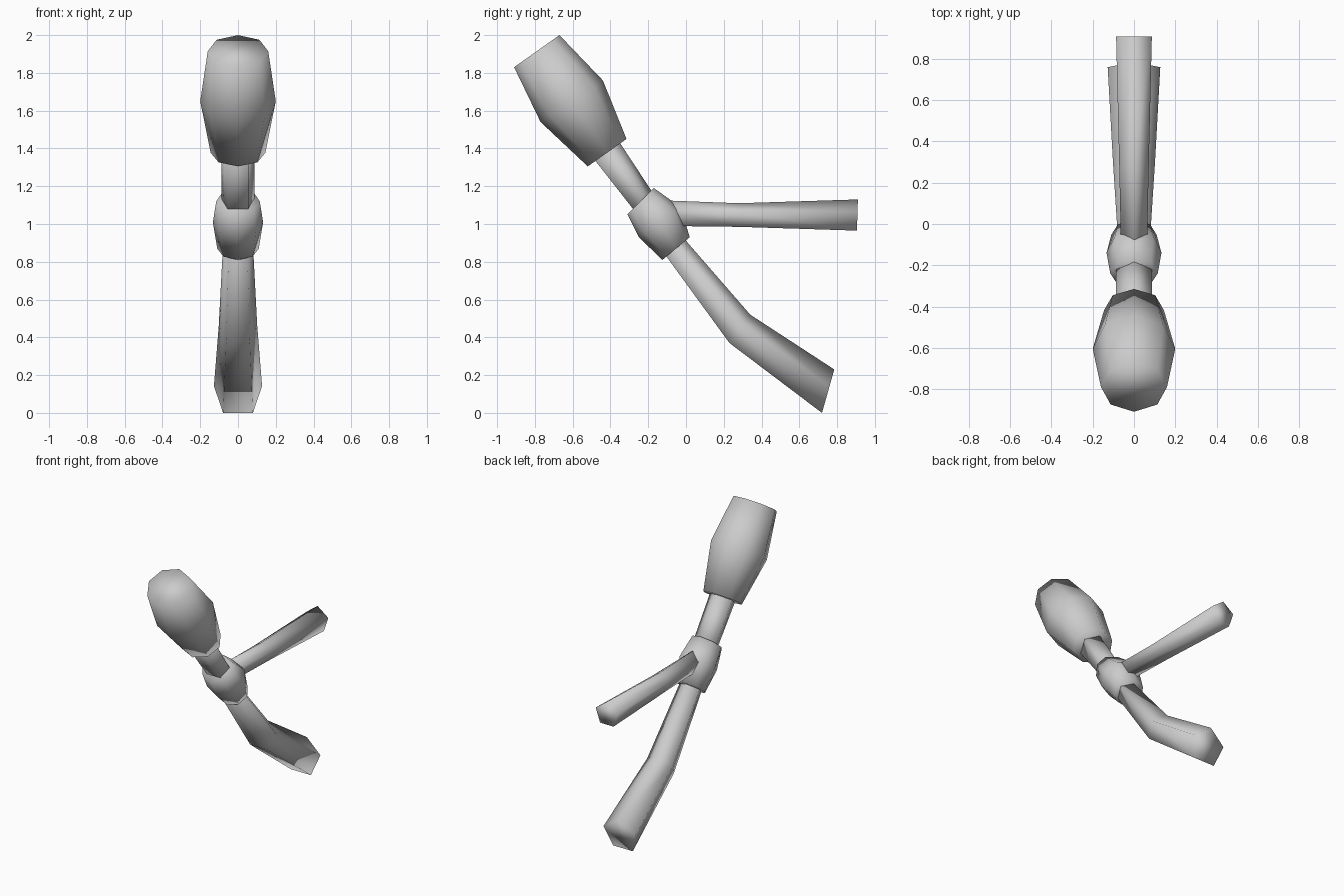
import bpy
import bmesh
from math import sin, cos, tau

default = bpy.data.objects.get("Cube")
if default:
    bpy.data.objects.remove(default, do_unlink=True)

grey = bpy.data.materials.new("plain_grey")
grey.use_nodes = True
colour = (0.6, 0.6, 0.6, 1)
grey.diffuse_color = colour
grey.node_tree.nodes["Principled BSDF"].inputs["Base Color"].default_value = colour


def tube(name, sides, sections):
    """Capped tube; each section is (lower y, z), (upper y, z), radius in x."""
    bm = bmesh.new()
    angles = [tau * i / sides for i in range(sides)]
    lowest = min(cos(a) for a in angles)
    rings = []
    for low, high, radius in sections:
        ring = []
        for a in angles:
            t = (cos(a) - lowest) / (1 - lowest)
            y, z = (p + (q - p) * t for p, q in zip(low, high))
            ring.append(bm.verts.new((radius * sin(a), y, z)))
        rings.append(ring)
    for r, s in zip(rings, rings[1:]):
        for i in range(sides):
            j = (i + 1) % sides
            bm.faces.new((r[i], r[j], s[j], s[i]))
    bm.faces.new(rings[0])
    bm.faces.new(rings[-1])
    bmesh.ops.recalc_face_normals(bm, faces=bm.faces)
    for face in bm.faces:
        face.smooth = True
    mesh = bpy.data.meshes.new(name)
    bm.to_mesh(mesh)
    bm.free()
    mesh.materials.append(grey)
    obj = bpy.data.objects.new(name, mesh)
    bpy.context.collection.objects.link(obj)


# Eight-sided bulging head
tube("head", 8, [
    ((-0.91, 1.83), (-0.67, 2.0), 0.16),
    ((-0.77, 1.54), (-0.44, 1.76), 0.2),
    ((-0.52, 1.305), (-0.315, 1.45), 0.145),
])

# Five-sided neck between head and joint
tube("neck", 5, [
    ((-0.5, 1.36), (-0.37, 1.46), 0.093),
    ((-0.21, 0.99), (-0.1, 1.05), 0.093),
])

# Eight-sided bulging joint
tube("joint", 8, [
    ((-0.31, 1.05), (-0.17, 1.19), 0.115),
    ((-0.25, 0.93), (-0.03, 1.09), 0.133),
    ((-0.125, 0.81), (0.02, 0.93), 0.11),
])

# Five-sided level arm
tube("arm", 5, [
    ((-0.12, 0.99), (-0.12, 1.125), 0.066),
    ((0.28, 0.985), (0.28, 1.11), 0.075),
    ((0.905, 0.965), (0.91, 1.13), 0.091),
])

# Five-sided bent leg
tube("leg", 5, [
    ((-0.16, 0.905), (-0.06, 0.98), 0.08),
    ((0.23, 0.37), (0.34, 0.52), 0.107),
    ((0.72, 0.0), (0.785, 0.23), 0.134),
])
